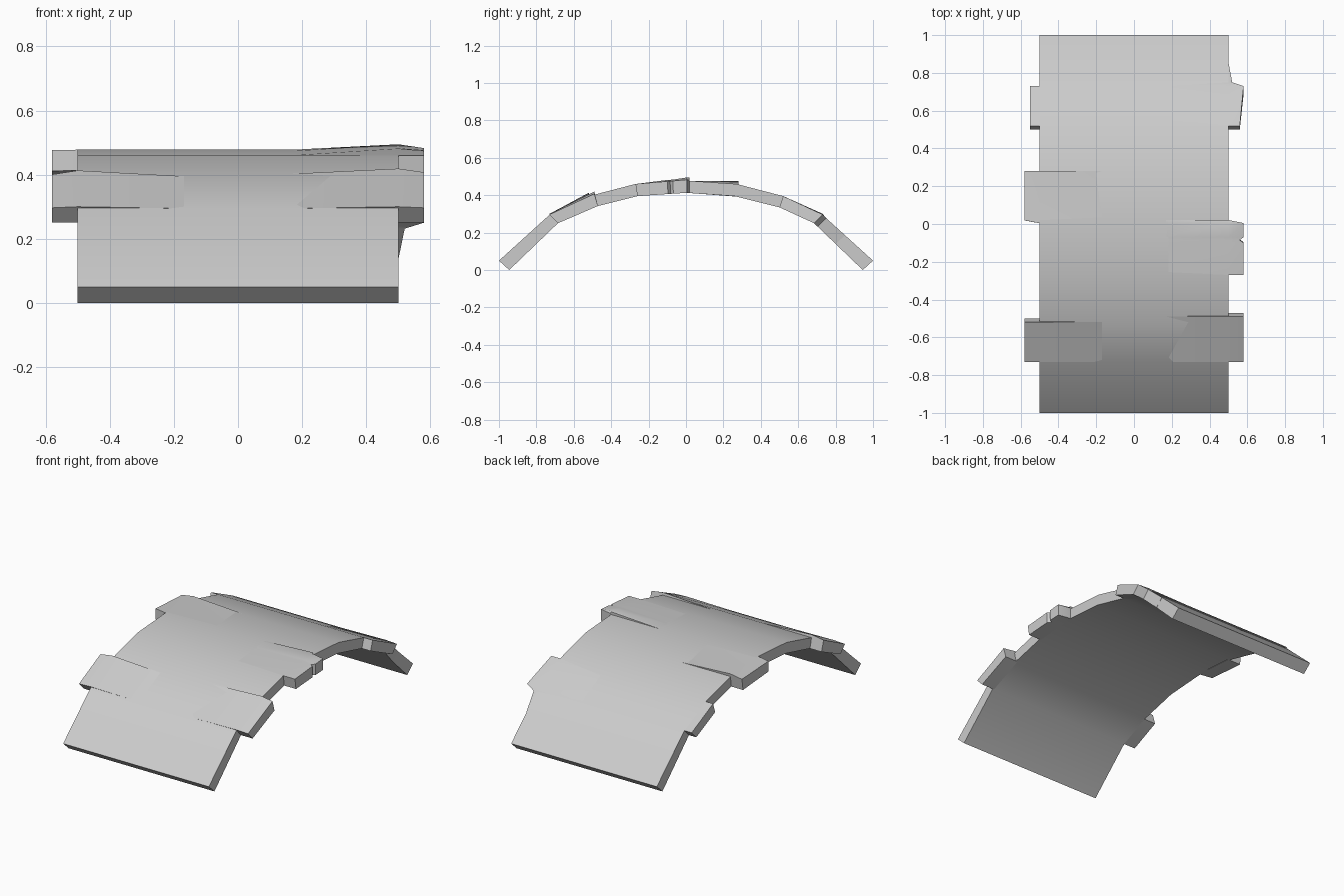
import bpy, bmesh, math

if "Cube" in bpy.data.objects:
    bpy.data.objects.remove(bpy.data.objects["Cube"])

grey = bpy.data.materials.new("light_grey")
grey.use_nodes = True
colour = (0.6, 0.6, 0.6, 1)
grey.diffuse_color = colour
grey.node_tree.nodes["Principled BSDF"].inputs["Base Color"].default_value = colour

# Half profile of the arch: outer (y, z) paired with inner (y, z)
HALF = [((0, .478), (0, .413)), ((.27, .46), (.26, .395)), ((.52, .395), (.5, .335)),
        ((.73, .295), (.685, .25)), ((1, .05), (.945, 0))]
PROFILE = [tuple((-y, z) for y, z in pair) for pair in HALF[:0:-1]] + HALF


def at(y):
    """Outer and inner profile points at an outer y position."""
    for (o0, i0), (o1, i1) in zip(PROFILE, PROFILE[1:]):
        if y <= o1[0] + 1e-6:
            t = (y - o0[0]) / (o1[0] - o0[0])
            return [tuple(p + (q - p) * t for p, q in zip(a, b))
                    for a, b in ((o0, o1), (i0, i1))]
    return PROFILE[-1]


def loft(name, rings):
    """Skin a list of equal closed rings and cap both ends."""
    bm = bmesh.new()
    loops = [[bm.verts.new(p) for p in ring] for ring in rings]
    for a, b in zip(loops, loops[1:]):
        for k in range(len(a)):
            n = (k + 1) % len(a)
            bm.faces.new((a[k], a[n], b[n], b[k]))
    bm.faces.new(loops[0])
    bm.faces.new(loops[-1])
    bmesh.ops.recalc_face_normals(bm, faces=bm.faces)
    mesh = bpy.data.meshes.new(name)
    bm.to_mesh(mesh)
    bm.free()
    mesh.materials.append(grey)
    obj = bpy.data.objects.new(name, mesh)
    bpy.context.collection.objects.link(obj)
    bpy.ops.object.select_all(action="DESELECT")
    obj.select_set(True)
    bpy.context.view_layer.objects.active = obj
    bpy.ops.object.shade_smooth_by_angle(angle=math.radians(50))


def tab(name, side, rows):
    """Side tab from rows of (y, tip x, lift), blended into the slab top."""
    rings = []
    for y, tip, lift in rows:
        (oy, oz), (iy, iz) = at(y)
        my, mz = (oy + iy) / 2, (oz + iz) / 2
        rings.append([(side * .15, oy, oz - .001), (side * .5, oy, oz + lift),
                      (side * tip, oy, oz + lift * .3),
                      (side * tip, iy, iz), (side * .49, iy, iz),
                      (side * .48, my, mz), (side * .15, my, mz)])
    loft(name, rings)


# Curved slab
loft("arched_plate", [[(-.5, *o), (.5, *o), (.5, *i), (-.5, *i)] for o, i in PROFILE])

# Interlocking tabs along both sides
tab("front_left_tab", 1, [(-.73, .58, .005), (-.49, .58, .016)])
tab("middle_left_tab", 1, [(-.27, .58, 0), (-.1, .58, .01), (-.085, .56, .01),
                           (-.07, .58, .01), (.005, .58, .017), (.02, .505, .017)])
tab("back_left_tab", 1, [(.52, .56, 0), (.73, .58, .006), (.75, .52, 0), (.85, .501, 0)])
tab("front_right_tab", -1, [(-.73, .58, .005), (-.52, .58, .018)])
tab("middle_right_tab", -1, [(.005, .505, 0), (.02, .58, 0), (.28, .58, .018)])
tab("back_right_tab", -1, [(.52, .55, 0), (.73, .55, 0)])
